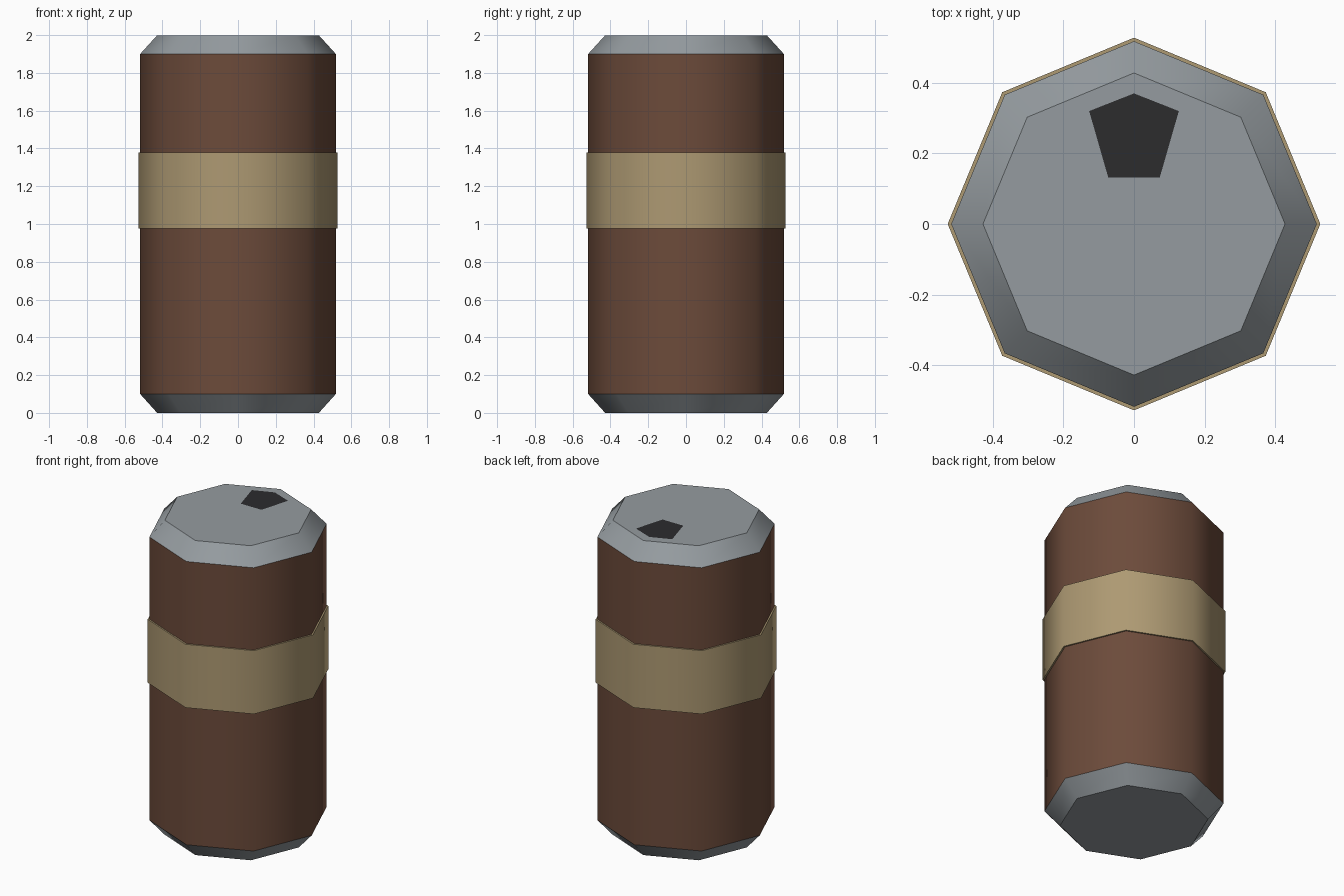
import bpy
import math

if "Cube" in bpy.data.objects:
    bpy.data.objects.remove(bpy.data.objects["Cube"])

SIDES = 8


def material(name, rgb):
    mat = bpy.data.materials.new(name)
    mat.diffuse_color = (*rgb, 1)
    mat.use_nodes = True
    mat.node_tree.nodes["Principled BSDF"].inputs["Base Color"].default_value = mat.diffuse_color
    return mat


def add_object(name, verts, faces, mat=None, smooth=False):
    mesh = bpy.data.meshes.new(name)
    mesh.from_pydata(verts, [], faces)
    mesh.update()
    obj = bpy.data.objects.new(name, mesh)
    bpy.context.collection.objects.link(obj)
    if mat:
        mesh.materials.append(mat)
    if smooth:
        bpy.ops.object.select_all(action='DESELECT')
        obj.select_set(True)
        bpy.context.view_layer.objects.active = obj
        bpy.ops.object.shade_smooth_by_angle(angle=math.radians(46))
    return obj


def ring(radius, z):
    return [(radius * math.cos(2 * math.pi * i / SIDES),
             radius * math.sin(2 * math.pi * i / SIDES), z) for i in range(SIDES)]


def lathe(name, profile, mat=None, cap_start=False, cap_end=False):
    """Spin a bottom-to-top (radius, z) profile into an eight-sided shell."""
    verts = [v for r, z in profile for v in ring(r, z)]
    faces = []
    for k in range(len(profile) - 1):
        a, b = k * SIDES, (k + 1) * SIDES
        for i in range(SIDES):
            j = (i + 1) % SIDES
            faces.append((a + i, a + j, b + j, b + i))
    if cap_start:
        faces.append(tuple(reversed(range(SIDES))))
    if cap_end:
        last = (len(profile) - 1) * SIDES
        faces.append(tuple(range(last, last + SIDES)))
    return add_object(name, verts, faces, mat, smooth=True)


brown = material("brown", (0.15, 0.07, 0.043))
tan = material("tan", (0.42, 0.32, 0.17))
metal = material("metal", (0.30, 0.33, 0.35))
dark = material("dark", (0.025, 0.025, 0.027))

R, RIM = 0.518, 0.428

# Can wall and the chamfered metal ends
lathe("can_body", [(R, 0.1), (R, 1.9)], brown)
lathe("bottom_end", [(RIM, 0), (R, 0.1)], metal, cap_start=True)
lathe("top_end", [(R, 1.9), (RIM, 1.999)], metal, cap_end=True)

# Raised label band
lathe("label_band", [(R, 0.975), (0.528, 0.975), (0.528, 1.378), (R, 1.378)], tan)

# Five-sided drinking opening
half = [(0.073, 0.132), (0.127, 0.32)]
outline = half + [(0, 0.37)] + [(-x, y) for x, y in reversed(half)]
add_object("drinking_opening", [(x, y, 2.0) for x, y in outline], [tuple(range(5))], dark)
